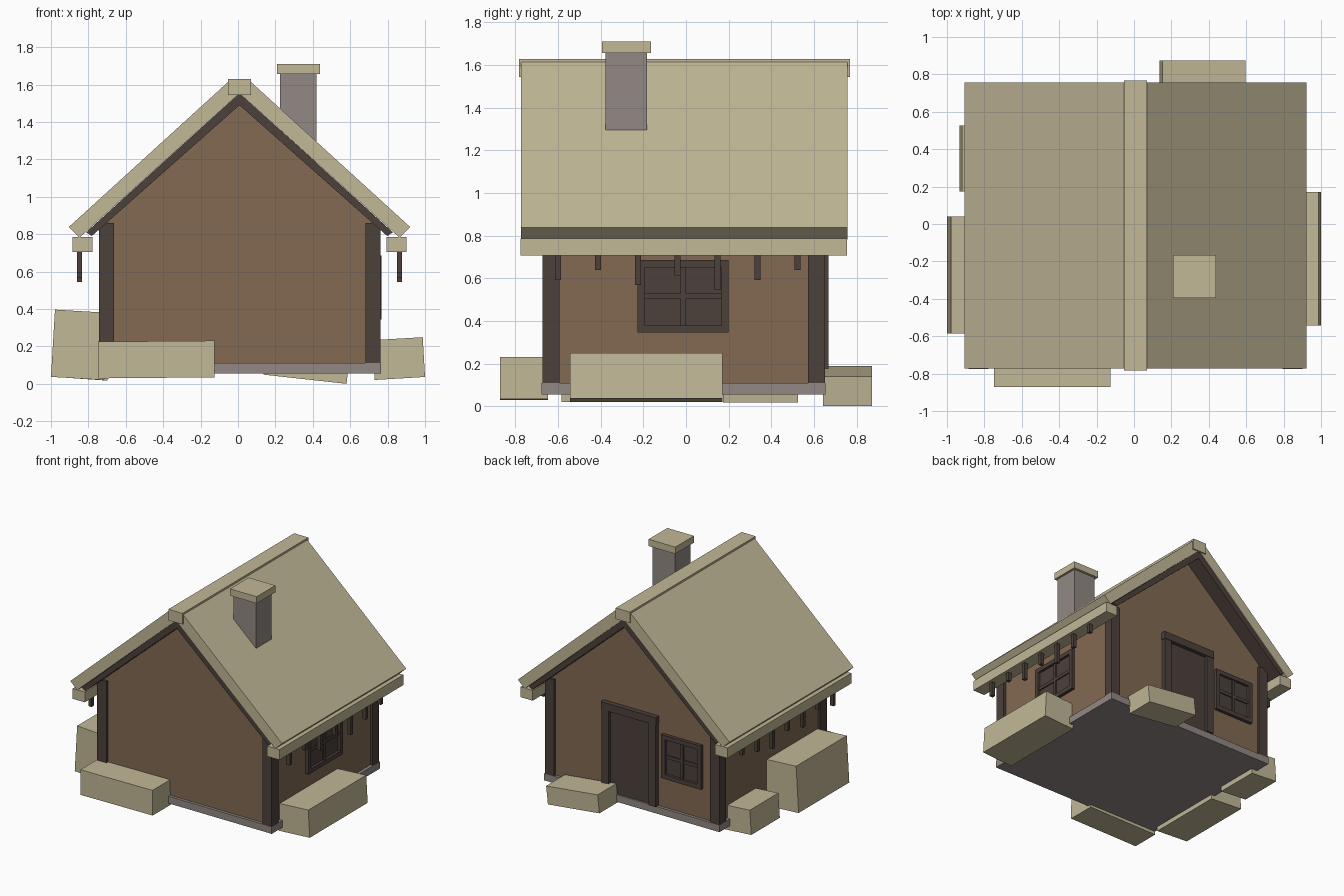
import bpy
import math

if "Cube" in bpy.data.objects:
    bpy.data.objects.remove(bpy.data.objects["Cube"])

C = 0.008  # x of the ridge line


def material(name, rgb):
    m = bpy.data.materials.new(name)
    lin = [((v / 255 + 0.055) / 1.055) ** 2.4 for v in rgb]
    m.diffuse_color = (*lin, 1)
    m.use_nodes = True
    m.node_tree.nodes["Principled BSDF"].inputs["Base Color"].default_value = m.diffuse_color
    return m


CREAM = material("cream", (194, 184, 151))
WALL = material("wall_brown", (130, 106, 82))
DARK = material("dark_wood", (76, 64, 59))
STONE = material("grey_stone", (146, 137, 133))


def add(name, verts, faces, mat):
    me = bpy.data.meshes.new(name)
    me.from_pydata(verts, [], faces)
    me.materials.append(mat)
    ob = bpy.data.objects.new(name, me)
    bpy.context.collection.objects.link(ob)
    return ob


def prism(name, pts, y0, y1, mat):
    """Extrude an x-z profile, listed counter-clockwise from the front, along y."""
    if sum(a[0] * b[1] - b[0] * a[1] for a, b in zip(pts, pts[1:] + pts[:1])) < 0:
        pts = pts[::-1]
    n = len(pts)
    verts = [(x, y, z) for y in (y0, y1) for x, z in pts]
    faces = [tuple(range(n)), tuple(range(2 * n - 1, n - 1, -1))]
    faces += [(i, i + n, (i + 1) % n + n, (i + 1) % n) for i in range(n)]
    return add(name, verts, faces, mat)


def box(name, x0, x1, y0, y1, z0, z1, mat):
    return prism(name, [(x0, z0), (x1, z0), (x1, z1), (x0, z1)], y0, y1, mat)


def drift(name, center, size, tilt):
    """Box-shaped drift leaning about the y axis."""
    a, b, c = (s / 2 for s in size)
    ob = box(name, -a, a, -b, b, -c, c, CREAM)
    ob.location = center
    ob.rotation_euler.y = math.radians(tilt)


def panel(name, axis, u0, u1, d0, d1, z0, z1, mat):
    """Box on a wall: u runs along the wall, d runs outward."""
    if axis == "x":
        box(name, d0, d1, u0, u1, z0, z1, mat)
    else:
        box(name, u0, u1, d0, d1, z0, z1, mat)


def window(name, axis, u0, u1, z0, z1, wall, t=0.034):
    um, zm, out = (u0 + u1) / 2, (z0 + z1) / 2, wall + 0.026
    panel(name + "_pane", axis, u0 + t, u1 - t, wall - 0.02, wall + 0.006, z0 + t, z1 - t, DARK)
    panel(name + "_frame_a", axis, u0, u0 + t, wall - 0.02, out, z0, z1, DARK)
    panel(name + "_frame_b", axis, u1 - t, u1, wall - 0.02, out, z0, z1, DARK)
    panel(name + "_sill", axis, u0 + t, u1 - t, wall - 0.02, out, z0, z0 + t, DARK)
    panel(name + "_head", axis, u0 + t, u1 - t, wall - 0.02, out, z1 - t, z1, DARK)
    panel(name + "_upright_bar", axis, um - 0.013, um + 0.013, wall, out - 0.01, z0 + t, z1 - t, DARK)
    panel(name + "_cross_bar", axis, u0 + t, u1 - t, wall, out - 0.011, zm - 0.013, zm + 0.013, DARK)


# Base and walls
box("foundation", -0.747, 0.765, -0.677, 0.655, 0.055, 0.11, STONE)
prism("walls", [(-0.725, 0.11), (0.741, 0.11), (0.741, 0.86), (C, 1.497), (-0.725, 0.86)],
      -0.655, 0.633, WALL)

# Corner posts
for i, (x0, x1) in enumerate([(-0.744, -0.662), (0.682, 0.762)]):
    for j, (y0, y1) in enumerate([(-0.674, -0.592), (0.572, 0.652)]):
        box(f"corner_post_{i}{j}", x0, x1, y0, y1, 0.11, 0.86, DARK)

# Roof halves, boards beneath, eave strips and hanging pegs
peg_lengths = [0.115, 0.07, 0.14, 0.095, 0.163, 0.115, 0.07]
for side, s in (("left", -1), ("right", 1)):
    slab = [(0.913, 0.838), (0.855, 0.782), (0, 1.555), (0.06, 1.615)]
    board = [(0.82, 0.81), (0.79, 0.79), (0, 1.49), (0, 1.555)]
    prism(f"roof_slab_{side}", [(C + s * x, z) for x, z in slab], -0.773, 0.757, CREAM)
    prism(f"roof_board_{side}", [(C + s * x, z) for x, z in board], -0.768, 0.752, DARK)
    xs = sorted((C + s * 0.787, C + s * 0.892))
    box(f"eave_strip_{side}", *xs, -0.776, 0.754, 0.706, 0.786, CREAM)
    xs = sorted((C + s * 0.842, C + s * 0.87))
    for i, length in enumerate(peg_lengths):
        y = -0.6 + 0.187 * i
        box(f"eave_peg_{side}_{i}", *xs, y - 0.014, y + 0.014, 0.708 - length, 0.72, DARK)
box("ridge_cap", C - 0.061, C + 0.061, -0.783, 0.768, 1.543, 1.629, CREAM)

# Chimney
box("chimney", 0.225, 0.42, -0.377, -0.184, 1.15, 1.66, STONE)
box("chimney_cap", 0.208, 0.438, -0.395, -0.165, 1.657, 1.71, CREAM)

# Door on the back wall
box("door", -0.15, 0.21, 0.61, 0.642, 0.11, 0.755, DARK)
box("door_post_left", -0.205, -0.145, 0.62, 0.668, 0.11, 0.75, DARK)
box("door_post_right", 0.2, 0.26, 0.62, 0.668, 0.11, 0.75, DARK)
box("door_lintel", -0.21, 0.265, 0.62, 0.672, 0.75, 0.81, DARK)

# Windows on the right and back walls
window("side_window", "x", -0.227, 0.2, 0.345, 0.685, 0.741)
window("back_window", "y", -0.59, -0.245, 0.345, 0.685, 0.633)

# Drifts piled against the walls
drift("drift_front", (-0.437, -0.76, 0.13), (0.622, 0.225, 0.196), -0.5)
drift("drift_right", (0.859, -0.187, 0.135), (0.27, 0.714, 0.213), -3.4)
drift("drift_left_large", (-0.847, -0.272, 0.2085), (0.285, 0.625, 0.36), 3.4)
drift("drift_left_small", (-0.808, 0.35, 0.12), (0.235, 0.352, 0.19), 4)
drift("drift_back", (0.366, 0.758, 0.0946), (0.447, 0.23, 0.141), 6.3)
